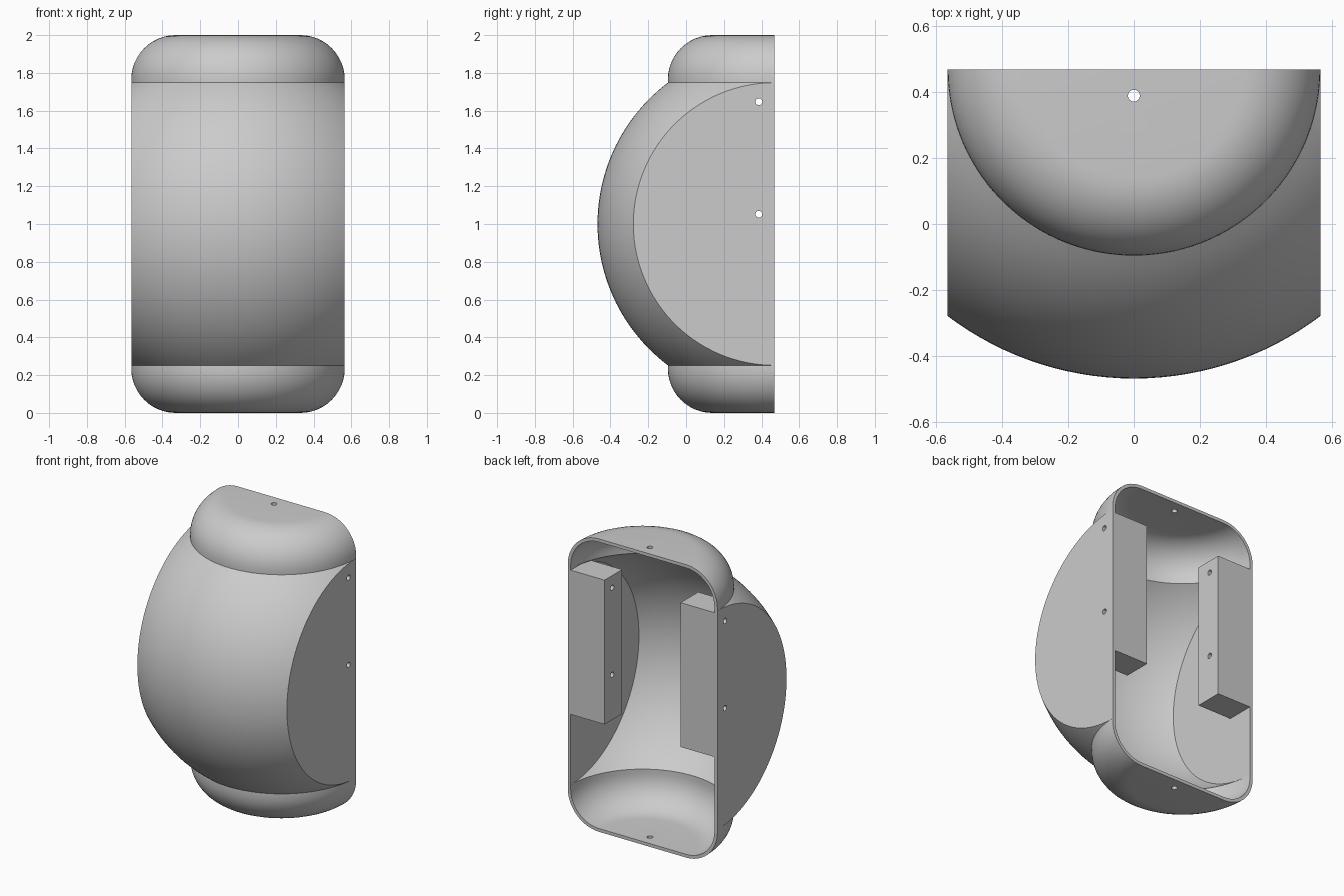
import bpy, bmesh
from math import sin, cos, acos, pi, radians
from mathutils import Matrix

BACK = 0.469             # plane of the open back
R_BALL, R_CAP, FILLET = 0.9375, 0.565, 0.235
WALL = 0.022

cube = bpy.data.objects.get("Cube")
if cube:
    bpy.data.objects.remove(cube)

grey = bpy.data.materials.new("plain_grey")
grey.use_nodes = True
colour = (0.6, 0.6, 0.6, 1)
grey.diffuse_color = colour
grey.node_tree.nodes["Principled BSDF"].inputs["Base Color"].default_value = colour


def make_object(name, bm):
    mesh = bpy.data.meshes.new(name)
    bm.to_mesh(mesh)
    bm.free()
    mesh.materials.append(grey)
    ob = bpy.data.objects.new(name, mesh)
    bpy.context.collection.objects.link(ob)
    return ob


def arc(cx, cz, r, start, end, n):
    return [(cx + r * cos(start + (end - start) * i / n),
             cz + r * sin(start + (end - start) * i / n)) for i in range(n + 1)]


def half_surface(bm, t):
    """Half-turned profile, inset by t, with its bulging sides sliced flat."""
    ball, cap, f = R_BALL - t, R_CAP - t, FILLET - t
    a = acos(cap / ball)
    profile = ([(0, t)] + arc(R_CAP - FILLET, FILLET, f, -pi / 2, 0, 12)
               + arc(0, 1, ball, -a, a, 48)
               + arc(R_CAP - FILLET, 2 - FILLET, f, 0, pi / 2, 12) + [(0, 2 - t)])
    part = bmesh.new()
    verts = [part.verts.new((x, BACK, z)) for x, z in profile]
    edges = [part.edges.new(pair) for pair in zip(verts, verts[1:])]
    bmesh.ops.spin(part, geom=verts + edges, cent=(0, BACK, 0), axis=(0, 0, 1),
                   angle=-pi, steps=72)
    bmesh.ops.remove_doubles(part, verts=part.verts[:], dist=1e-5)
    low = 1 - ball * sin(a)
    for side in (-1, 1):
        bmesh.ops.bisect_plane(part, geom=part.verts[:] + part.edges[:] + part.faces[:],
                               plane_co=(side * cap, 0, 0), plane_no=(side, 0, 0),
                               dist=1e-5, clear_outer=True)
        rim = [v for v in part.verts if abs(v.co.x - side * cap) < 1e-4
               and low - 1e-4 < v.co.z < 2 - low + 1e-4]
        part.faces.new(sorted(rim, key=lambda v: v.co.z))
    temp = bpy.data.meshes.new("temp")
    part.to_mesh(temp)
    part.free()
    bm.from_mesh(temp)
    bpy.data.meshes.remove(temp)


# Hollow shell: outer and inner skins joined by a thin flat rim at the back
bm = bmesh.new()
half_surface(bm, 0)
half_surface(bm, WALL)
rim_edges = [e for e in bm.edges if e.is_boundary
             and all(abs(v.co.y - BACK) < 1e-4 for v in e.verts)]
bmesh.ops.triangle_fill(bm, edges=rim_edges, use_beauty=True, normal=(0, 1, 0))
bmesh.ops.recalc_face_normals(bm, faces=bm.faces[:])
parts = [make_object("shell", bm)]

# Mounting blocks inside each side wall
for side, name in ((-1, "right_mounting_block"), (1, "left_mounting_block")):
    inner, outer = 0.287, R_CAP - WALL
    bm = bmesh.new()
    bmesh.ops.create_cube(bm, size=1, matrix=Matrix.Translation(
        (side * (inner + outer) / 2, BACK - 0.095, 1.237))
        @ Matrix.Diagonal((outer - inner, 0.19, 0.985, 1)))
    parts.append(make_object(name, bm))

# Screw holes through the sides with their blocks, and through top and bottom
bm = bmesh.new()


def drill(location, rotation, depth):
    bmesh.ops.create_cone(bm, cap_ends=True, segments=24, radius1=0.018, radius2=0.018,
                          depth=depth, matrix=Matrix.Translation(location) @ rotation)


for side in (-1, 1):
    for z in (1.052, 1.647):
        drill((side * 0.425, 0.386, z), Matrix.Rotation(radians(90), 4, "Y"), 0.45)
    drill((0, 0.389, 1 + side), Matrix.Identity(4), 0.2)
cutter = make_object("hole_cutter", bm)
cutter.hide_render = True

for ob in parts:
    bpy.ops.object.select_all(action="DESELECT")
    bpy.context.view_layer.objects.active = ob
    ob.select_set(True)
    mod = ob.modifiers.new("holes", "BOOLEAN")
    mod.operation, mod.solver, mod.object = "DIFFERENCE", "EXACT", cutter
    bpy.ops.object.modifier_apply(modifier=mod.name)
    bpy.ops.object.shade_smooth_by_angle(angle=radians(30))
bpy.data.objects.remove(cutter)
